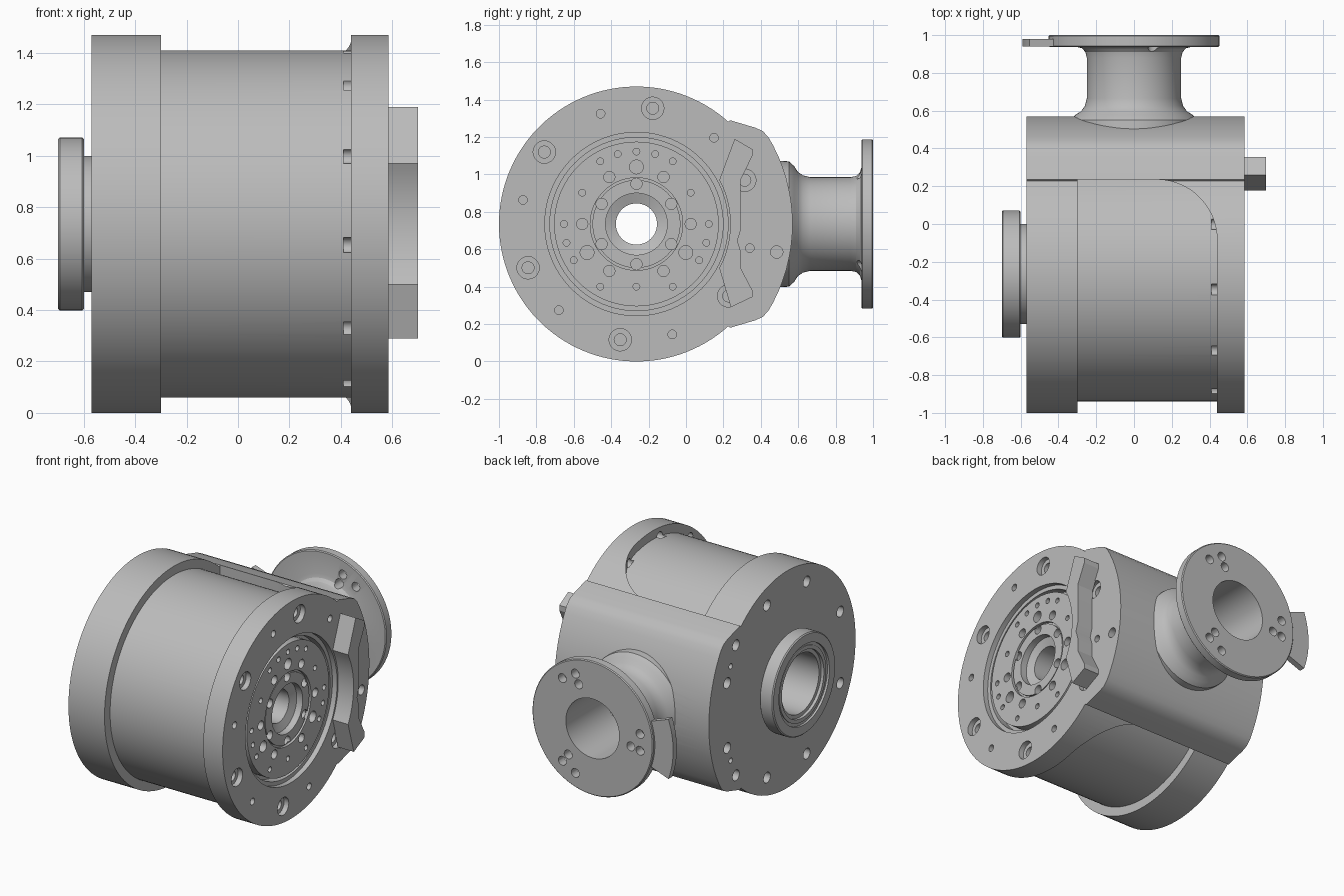
import bpy, bmesh, math
from mathutils import Matrix, Vector

if "Cube" in bpy.data.objects:
    bpy.data.objects.remove(bpy.data.objects["Cube"])

CY, CZ = -0.265, 0.735            # main axis, running along x
HUB = Vector((0, CY, CZ))
PORT = Vector((0, 0, CZ))         # side port axis, running along y

grey = bpy.data.materials.new("machined_grey")
grey.use_nodes = True
grey.diffuse_color = (0.5, 0.5, 0.5, 1)
grey.node_tree.nodes["Principled BSDF"].inputs["Base Color"].default_value = (0.5, 0.5, 0.5, 1)


def finish(bm, name):
    bmesh.ops.recalc_face_normals(bm, faces=bm.faces[:])
    me = bpy.data.meshes.new(name)
    bm.to_mesh(me)
    bm.free()
    ob = bpy.data.objects.new(name, me)
    bpy.context.collection.objects.link(ob)
    me.materials.append(grey)
    return ob


def prism(name, points, direction):
    """Extrude a closed outline of 3D points."""
    bm = bmesh.new()
    face = bm.faces.new([bm.verts.new(p) for p in points])
    new = bmesh.ops.extrude_face_region(bm, geom=[face])["geom"]
    bmesh.ops.translate(bm, vec=direction, verts=[v for v in new if isinstance(v, bmesh.types.BMVert)])
    return finish(bm, name)


def lathe(name, profile, axis, centre, closed, steps=96):
    """Turn (radius, position) points about the x or y axis."""
    bm = bmesh.new()
    place = (lambda r, a: (a, r, 0)) if axis == "x" else (lambda r, a: (r, a, 0))
    vs = [bm.verts.new(place(r, a)) for r, a in profile]
    pairs = list(zip(vs, vs[1:])) + ([(vs[-1], vs[0])] if closed else [])
    edges = [bm.edges.new(p) for p in pairs]
    bmesh.ops.spin(bm, geom=vs + edges, cent=(0, 0, 0), steps=steps, angle=2 * math.pi,
                   axis=(1, 0, 0) if axis == "x" else (0, 1, 0))
    bmesh.ops.remove_doubles(bm, verts=bm.verts[:], dist=1e-5)
    bmesh.ops.translate(bm, vec=centre, verts=bm.verts[:])
    return finish(bm, name)


def around(radius, degrees):
    """Point on a circle about the main axis, as (y, z)."""
    a = math.radians(degrees)
    return CY + radius * math.cos(a), CZ + radius * math.sin(a)


def drills(name, holes, start, end, axis="x"):
    """One cutter holding a cylinder per (u, z, radius)."""
    bm = bmesh.new()
    mid = (start + end) / 2
    for u, z, r in holes:
        if axis == "x":
            m = Matrix.Translation((mid, u, z)) @ Matrix.Rotation(math.pi / 2, 4, "Y")
        else:
            m = Matrix.Translation((u, mid, z)) @ Matrix.Rotation(math.pi / 2, 4, "X")
        bmesh.ops.create_cone(bm, cap_ends=True, segments=20, radius1=r, radius2=r,
                              depth=abs(end - start), matrix=m)
    return finish(bm, name)


def cut(ob, cutter):
    mod = ob.modifiers.new("cut", "BOOLEAN")
    mod.operation = "DIFFERENCE"
    mod.solver = "EXACT"
    mod.object = cutter
    bpy.context.view_layer.update()
    me = bpy.data.meshes.new_from_object(ob.evaluated_get(bpy.context.evaluated_depsgraph_get()))
    ob.modifiers.clear()
    ob.data = me
    bpy.data.objects.remove(cutter)


# Housing: round outline with a broad lobe towards the port
upper = [(0.235, 1.29), (0.37, 1.25), (0.41, 1.232), (0.44, 1.2)]
R = 0.9
lobe = [(0.57 - R + R * math.cos(t), CZ + R * math.sin(t))
        for t in [math.radians(28 - 4 * i) for i in range(15)]]
outline = ([around(0.735, 312 - 264 * i / 90) for i in range(91)] + upper + lobe
           + [(y, 2 * CZ - z) for y, z in reversed(upper)])
housing = prism("housing", [(-0.57, y, z) for y, z in outline], (1.155, 0, 0))

# Waist: reduced barrel between the end flanges, with one rounded corner
corner = [(0.12 + 0.32 * math.sin(t), -0.085 + 0.32 * math.cos(t))
          for t in [math.radians(6 * i) for i in range(16)]]
waist = prism("waist_cutter", [(x, y, -1) for x, y in [(-0.3, -2), (-0.3, 0.235)] + corner + [(0.44, -2)]],
              (0, 0, 4))
cut(waist, lathe("barrel", [(0, -1), (0.675, -1), (0.675, 1), (0, 1)], "x", HUB, False, 128))
cut(housing, waist)

# Central bore, stepped recess and seal groove
bore = [(0, 0.8), (0.49, 0.8), (0.49, 0.55), (0.463, 0.55), (0.463, 0.49), (0.44, 0.49), (0.44, 0.56),
        (0.247, 0.56), (0.247, 0.54), (0.235, 0.54), (0.235, 0.555), (0.165, 0.555), (0.165, 0.51),
        (0.11, 0.49), (0.11, -0.3), (0.2, -0.3), (0.2, -0.8), (0, -0.8)]
cut(housing, lathe("bore_cutter", bore, "x", HUB, False))
cut(housing, lathe("port_cutter", [(0, 0.3), (0.2, 0.3), (0.2, 0.9), (0, 0.9)], "y", PORT, False, 64))

# Bolt holes on the front-side flange face
bolts = [around(0.625, 22 + 60 * i) for i in range(6)]
cut(housing, drills("counterbores", [(y, z, 0.06) for y, z in bolts], 0.55, 0.7))
cut(housing, drills("bolt_holes", [(y, z, 0.032) for y, z in bolts], 0.46, 0.7))
pins = [(*around(0.62, 48 + 60 * i), 0.023) for i in range(6)] + [(0.485, 0.585, 0.033)]
cut(housing, drills("pin_holes", pins, 0.5, 0.7))

# Hole pattern in the recessed disc
disc = [(*around(0.215, 30 + 60 * i), 0.03) for i in range(6)]
disc += [(*around(0.29, 60 * i), 0.03) for i in range(6)]
disc += [(*around(0.305, a), 0.037) for a in (90, 210, 330)]
disc += [(*around(0.335, a), 0.018) for a in (30, 150, 270)]
disc += [(*around(0.387, a), 0.018)
         for a in (0, 60, 75, 90, 105, 120, 180, 195, 210, 240, 300, 330, 345)]
cut(housing, drills("disc_holes", disc, 0.5, 0.7))

# Thread reliefs where the barrel meets the flange
cut(housing, drills("reliefs", [(*around(0.675, 67 + 30 * i), 0.03) for i in range(8)], 0.41, 0.48))

# Bolt holes on the hub-side face
rear = [(*around(0.62, a), 0.036) for a in (70, 110, 157, 203, 250, 290)]
rear += [(*around(0.675, s * 19), 0.036) for s in (1, -1)]
rear += [(*around(0.7, s * 39), 0.036) for s in (1, -1)]
rear += [(*around(0.68, s * 28), 0.018) for s in (1, -1)]
cut(housing, drills("rear_holes", rear, -0.7, -0.45))

# Hub collar
hub = lathe("hub_collar", [(0.2, -0.56), (0.265, -0.56), (0.265, -0.6), (0.33, -0.6), (0.337, -0.607),
                           (0.337, -0.693), (0.33, -0.7), (0.27, -0.7), (0.27, -0.685), (0.25, -0.685),
                           (0.25, -0.69), (0.225, -0.69), (0.225, -0.67), (0.2, -0.67)], "x", HUB, True)

# Side port with flared root and round flange
port = lathe("port_flange", [(0.2, 0.42), (0.34, 0.45), (0.335, 0.55), (0.31, 0.578), (0.28, 0.597),
                             (0.26, 0.625), (0.25, 0.665), (0.25, 0.88), (0.257, 0.91), (0.275, 0.93),
                             (0.3, 0.937), (0.447, 0.937), (0.453, 0.943), (0.453, 0.994),
                             (0.447, 1.0), (0.2, 1.0)], "y", PORT, True)
cluster = []
for base in (180, 60, 300):
    for r, off in ((0.36, -9), (0.36, 9), (0.29, 9)):
        a = math.radians(base + off)
        cluster.append((r * math.cos(a), CZ + r * math.sin(a), 0.03))
cut(port, drills("port_holes", cluster, 0.9, 1.1, "y"))

# Sector-shaped tab on the port flange
arc = [math.radians(160 + 4 * i) for i in range(11)]
tab = prism("port_tab", [(r * math.cos(a), 0.94, CZ + r * math.sin(a))
                         for r, angles in ((0.4, arc), (0.59, arc[::-1])) for a in angles], (0, 0.04, 0))

# Raised bracket beside the recess, hollowed to follow it
inner = [around(0.502, -28 + 4 * i) for i in range(15)]
outer = [(0.26, 1.19), (0.355, 1.135), (0.355, 1.1), (0.292, 0.97), (0.292, 0.7), (0.275, 0.645),
         (0.292, 0.59), (0.292, 0.5), (0.355, 0.38), (0.355, 0.345), (0.24, 0.29)]
bracket = prism("bracket", [(0.58, y, z) for y, z in inner + outer], (0.12, 0, 0))

# Smooth the turned surfaces, keep machined edges crisp
for ob in (housing, hub, port, tab, bracket):
    bpy.ops.object.select_all(action="DESELECT")
    ob.select_set(True)
    bpy.context.view_layer.objects.active = ob
    bpy.ops.object.shade_smooth_by_angle(angle=math.radians(25))
